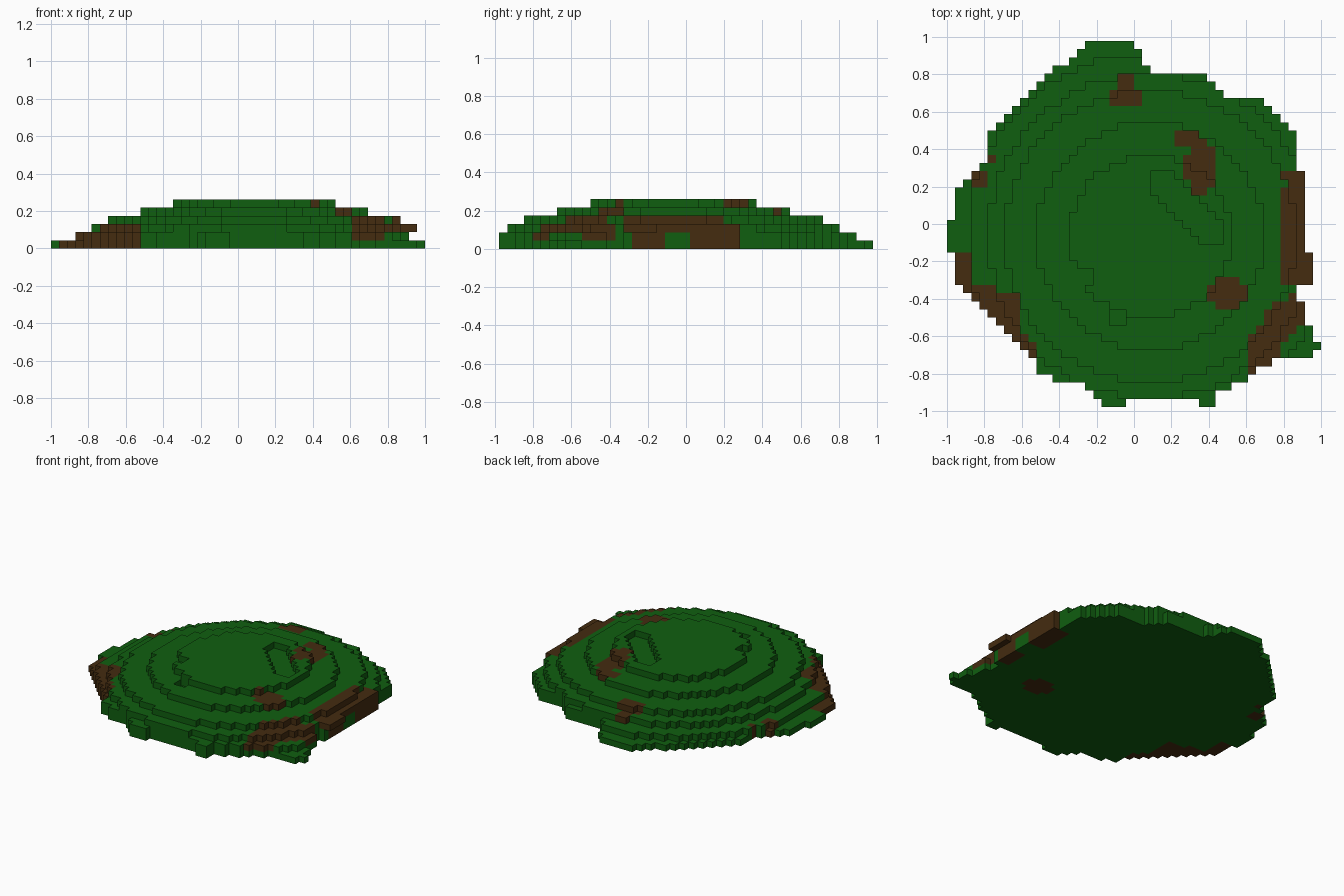
import bpy
import bmesh
from mathutils import Vector

cube = bpy.data.objects.get("Cube")
if cube:
    bpy.data.objects.remove(cube)

CELL = 2 / 46                      # edge length of one block
COLS, ROWS = 46, 45
CENTRE = (25, 21)                  # middle of the round tiers
RADII = (99, 22.5, 20, 18, 14, 10)  # tier radius in blocks, bottom to top

# Ground outline of the hill, in blocks
OUTLINE = [(18, 45), (23, 45), (24, 43), (26, 41), (31, 41), (35, 38), (39, 38), (43, 34),
           (43, 29), (44, 29), (44, 19), (45, 19), (45, 15), (43, 15), (43, 13), (44, 13),
           (44, 10), (45, 10), (45, 8), (46, 8), (46, 7), (45, 7), (45, 6), (41, 6),
           (34, 2), (33, 1), (33, 0), (31, 0), (31, 1), (22, 1), (22, 0), (19, 0),
           (19, 1), (16, 3), (11, 4), (11, 5), (4, 13), (3, 14), (1, 15), (1, 19),
           (0, 19), (0, 23), (1, 23), (1, 26), (5, 31), (5, 34), (14, 42)]
TRENCH = [(25, 29), (28, 29), (34, 23), (34, 20), (32, 20), (25, 27)]
WEST_SOIL = [(3, 15), (9, 14), (9, 10), (11, 8), (11, 3), (3, 3)]
EAST_SOIL = [(40, 13), (44, 14), (44, 10), (41, 8), (41, 5), (37, 4), (37, 8), (39, 10)]


def make_material(name, colour):
    mat = bpy.data.materials.new(name)
    mat.use_nodes = True
    mat.diffuse_color = colour
    mat.node_tree.nodes["Principled BSDF"].inputs["Base Color"].default_value = colour
    return mat


MATERIALS = [make_material("grass green", (0.005, 0.113, 0.005, 1)),
             make_material("soil brown", (0.058, 0.025, 0.005, 1))]


def inside(poly, x, y):
    hit = False
    for (ax, ay), (bx, by) in zip(poly, poly[1:] + poly[:1]):
        if (ay > y) != (by > y) and x < ax + (y - ay) * (bx - ax) / (by - ay):
            hit = not hit
    return hit


def in_box(cell, lo, hi):
    return all(a <= c < b for c, a, b in zip(cell, lo, hi))


def in_ellipse(x, y, cx, cy, rx, ry):
    return ((x - cx) / rx) ** 2 + ((y - cy) / ry) ** 2 <= 1


def is_solid(i, j, k):
    x, y = i + 0.5, j + 0.5
    if not inside(OUTLINE, x, y):
        return False
    # ledge that juts out over the east side
    if in_box((i, j), (44, 15), (45, 19)):
        return k == 2
    if not in_ellipse(x, y, *CENTRE, RADII[k], RADII[k]):
        return False
    # trench and notches in the plateau
    if k == 5 and (inside(TRENCH, x, y) or in_box((i, j), (14, 15), (18, 17))):
        return False
    return not (k >= 4 and in_box((i, j), (20, 10), (22, 12)))


# Soil patches as boxes of blocks: low corner, high corner
SOIL_BOXES = [((41, 23, 0), (46, 29, 3)), ((41, 15, 2), (46, 27, 4)),
              ((42, 16, 0), (46, 20, 2)), ((1, 14, 0), (3, 19, 2)),
              ((3, 27, 0), (5, 29, 2)), ((5, 30, 0), (6, 31, 2)),
              ((20, 37, 2), (24, 39, 4)), ((21, 39, 2), (23, 41, 4)),
              ((28, 32, 4), (31, 34, 6))]


def is_soil(i, j, k):
    x, y = i + 0.5, j + 0.5
    if any(in_box((i, j, k), lo, hi) for lo, hi in SOIL_BOXES):
        return True
    if k <= 2 and inside(WEST_SOIL, x, y):
        return True
    if 1 <= k <= 3 and inside(EAST_SOIL, x, y):
        return True
    return in_ellipse(x, y, 34.5, 14, 2.4, 2.2) or (k >= 4 and in_ellipse(x, y, 31.2, 29.5, 2, 3.3))


solid = {(i, j, k) for k in range(len(RADII)) for j in range(ROWS)
         for i in range(COLS) if is_solid(i, j, k)}


def add_face(bm, cell, axis, sign):
    """Add one outward block face."""
    normal, u, v = Vector(), Vector(), Vector()
    normal[axis], u[(axis + 1) % 3], v[(axis + 2) % 3] = sign, 1, 1
    base = Vector(cell) - Vector((COLS / 2, ROWS / 2, 0))
    if sign > 0:
        base += normal
    corners = [base, base + u, base + u + v, base + v]
    if sign < 0:
        corners.reverse()
    face = bm.faces.new([bm.verts.new(c * CELL) for c in corners])
    face.material_index = int(is_soil(*cell))


# One object per tier, built from exposed block faces only
for tier in range(len(RADII)):
    bm = bmesh.new()
    for cell in sorted(c for c in solid if c[2] == tier):
        for axis in range(3):
            for sign in (-1, 1):
                neighbour = list(cell)
                neighbour[axis] += sign
                if tuple(neighbour) not in solid:
                    add_face(bm, cell, axis, sign)
    bmesh.ops.remove_doubles(bm, verts=bm.verts, dist=CELL / 100)
    mesh = bpy.data.meshes.new(f"hill_tier_{tier + 1}")
    bm.to_mesh(mesh)
    bm.free()
    for mat in MATERIALS:
        mesh.materials.append(mat)
    bpy.context.collection.objects.link(bpy.data.objects.new(mesh.name, mesh))
